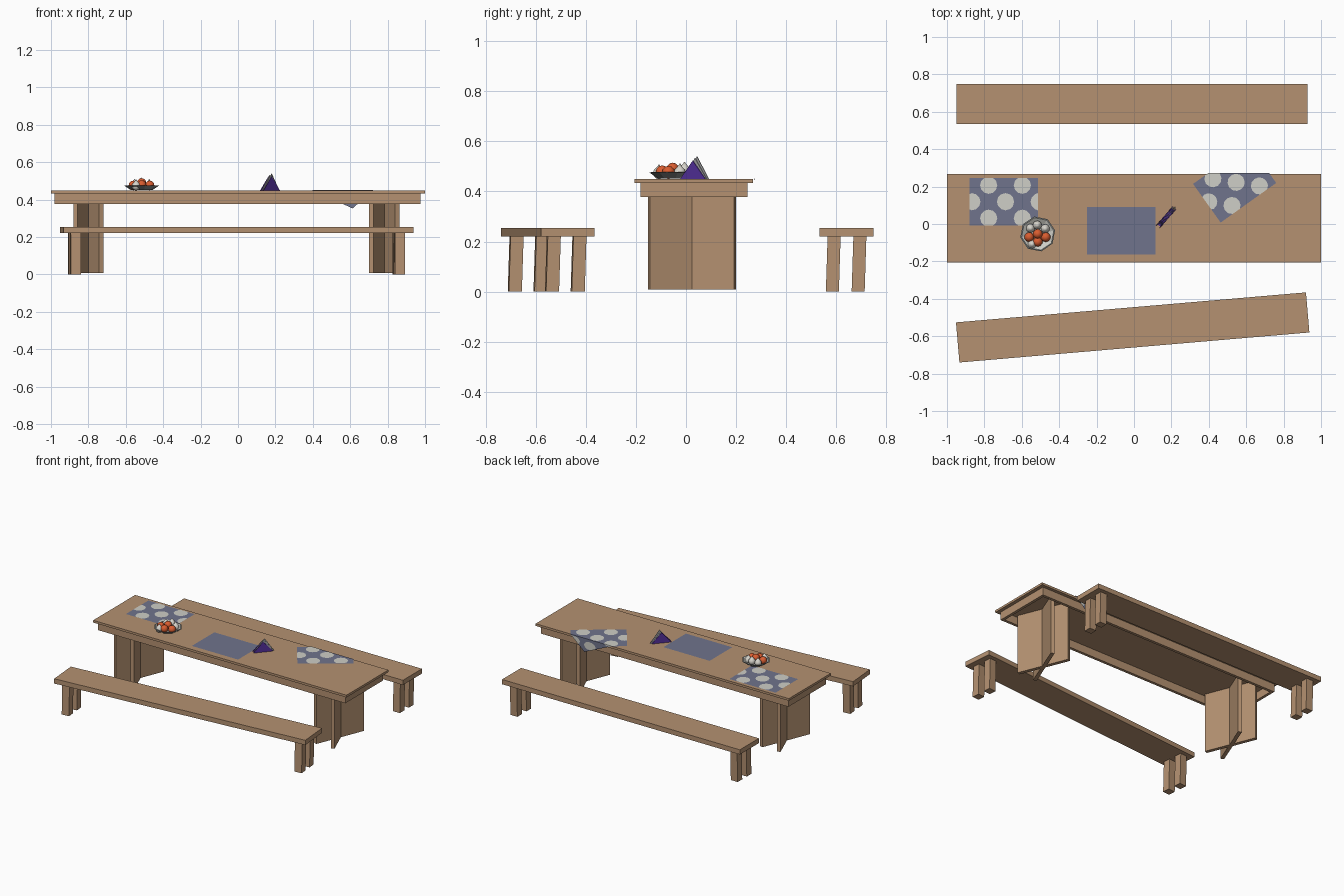
import bpy, bmesh, math
from mathutils import Matrix, Vector

if "Cube" in bpy.data.objects:
    bpy.data.objects.remove(bpy.data.objects["Cube"])


def material(name, rgb):
    m = bpy.data.materials.new(name)
    m.diffuse_color = (*rgb, 1)
    m.use_nodes = True
    m.node_tree.nodes["Principled BSDF"].inputs["Base Color"].default_value = m.diffuse_color
    return m


WOOD = material("wood", (0.46, 0.285, 0.165))
BLUE = material("mat blue", (0.16, 0.175, 0.265))
DOT = material("dot white", (0.62, 0.62, 0.57))
GREY = material("bowl grey", (0.24, 0.255, 0.25))
ORANGE = material("orange", (0.70, 0.11, 0.03))
CREAM = material("bulb cream", (0.68, 0.66, 0.60))
PURPLE = material("holder purple", (0.09, 0.03, 0.34))
PAPER = material("napkin grey", (0.36, 0.36, 0.37))


def finish(bm, name, mats, matrix=None):
    me = bpy.data.meshes.new(name)
    bm.to_mesh(me)
    bm.free()
    for m in mats:
        me.materials.append(m)
    ob = bpy.data.objects.new(name, me)
    bpy.context.collection.objects.link(ob)
    if matrix is not None:
        ob.matrix_world = matrix
    return ob


def box(name, x, y, z, mat=WOOD, matrix=None, lean=0):
    """Box from (min, max) ranges; lean shifts the foot along y."""
    bm = bmesh.new()
    bmesh.ops.create_cube(bm, size=1)
    for v in bm.verts:
        foot = v.co.z < 0
        v.co = Vector([r[0] if c < 0 else r[1] for c, r in zip(v.co, (x, y, z))])
        if foot:
            v.co.y += lean
    return finish(bm, name, [mat], matrix)


# Table top and hollow apron
box("table_top", (-1, 1), (-0.205, 0.268), (0.434, 0.45))
AX, AY, AZ, T = (-0.98, 0.975), (-0.182, 0.245), (0.377, 0.434), 0.02
box("apron_front", AX, (AY[0], AY[0] + T), AZ)
box("apron_back", AX, (AY[1] - T, AY[1]), AZ)
box("apron_left", (AX[0], AX[0] + T), (AY[0] + T, AY[1] - T), AZ)
box("apron_right", (AX[1] - T, AX[1]), (AY[0] + T, AY[1] - T), AZ)

# Crossed plank legs
for side, cx in (("left", -0.80), ("right", 0.782)):
    for i, s in enumerate((1, -1)):
        ang = math.atan2(0.172, 0.069 * s)
        box(f"table_leg_{side}_{i + 1}", (-0.185, 0.185), (-0.0125, 0.0125), (0.008, 0.434),
            matrix=Matrix.Translation((cx, 0.024, 0)) @ Matrix.Rotation(ang, 4, 'Z'))


# Benches: plank seat on four slightly leaning legs
def bench(name, cx, cy, ang):
    mw = Matrix.Translation((cx, cy, 0)) @ Matrix.Rotation(ang, 4, 'Z')
    box(name + "_seat", (-0.939, 0.939), (-0.1075, 0.1075), (0.221, 0.255), matrix=mw)
    for i, lx in enumerate((-0.87, 0.87)):
        for j, ly in enumerate((-0.05, 0.053)):
            box(f"{name}_leg_{i}{j}", (lx - 0.027, lx + 0.027), (ly - 0.026, ly + 0.026),
                (0, 0.221), matrix=mw, lean=-0.007)


bench("back_bench", -0.011, 0.642, 0)
bench("front_bench", -0.007, -0.553, math.radians(4.9))


# Placemats: thin sheets with a staggered dot pattern; anything past the table edge hangs down
EDGE, HX, HY = 0.272, 0.1825, 0.127


def placemat(name, cx, cy, deg, dots):
    bm = bmesh.new()
    pts = [(-HX, -HY), (HX, -HY), (HX, HY), (-HX, HY)]
    bm.faces.new([bm.verts.new((x, y, 0)) for x, y in pts])
    if dots:
        centres = [(0.01 + 0.09 * i, 0.088 * j) for i in range(-2, 3) for j in (-1, 0, 1)
                   if (i + j) % 2 == 0]
        for dx, dy in centres:
            ring = []
            for k in range(12):
                a = math.tau * k / 12
                p = (max(-HX, min(HX, dx + 0.046 * math.cos(a))),
                     max(-HY, min(HY, dy + 0.046 * math.sin(a))))
                if not any(math.dist(p, q) < 1e-5 for q in ring):
                    ring.append(p)
            if len(ring) > 2:
                f = bm.faces.new([bm.verts.new((x, y, 0.001)) for x, y in ring])
                f.material_index = 1
    bm.transform(Matrix.Translation((cx, cy, 0.4515)) @ Matrix.Rotation(math.radians(deg), 4, 'Z'))
    bmesh.ops.bisect_plane(bm, geom=bm.verts[:] + bm.edges[:] + bm.faces[:],
                           plane_co=(0, EDGE, 0), plane_no=(0, 1, 0))
    for v in bm.verts:
        over = v.co.y - EDGE
        if over > 1e-5:
            lift = v.co.z - 0.4515
            v.co.y = EDGE + lift
            v.co.z -= over * 0.635
    finish(bm, name, [BLUE, DOT])


placemat("placemat_left", -0.697, 0.119, 0, True)
placemat("placemat_middle", -0.068, -0.036, 0, False)
placemat("placemat_right", 0.538, 0.217, 35.5, True)

# Eight-sided bowl, lathed from a short profile
BX, BY, BZ = -0.515, -0.053, 0.451
bm = bmesh.new()
profile = [(0.058, 0), (0.095, 0.024), (0.088, 0.026), (0.055, 0.006)]
rings = [[bm.verts.new((r * math.cos(math.tau * k / 8 + 0.2), r * math.sin(math.tau * k / 8 + 0.2), z))
          for k in range(8)] for r, z in profile]
bm.faces.new(rings[0][::-1])
for lo, hi in zip(rings, rings[1:]):
    for k in range(8):
        f = bm.faces.new((lo[k], lo[(k + 1) % 8], hi[(k + 1) % 8], hi[k]))
        f.material_index = 1 if lo is rings[2] else 0
bm.faces.new(rings[3]).material_index = 1
finish(bm, "bowl", [GREY, DOT], Matrix.Translation((BX, BY, BZ)))


# Fruit and bulbs in the bowl
def ball(name, x, y, z, r, mat, tip=False):
    bm = bmesh.new()
    bmesh.ops.create_uvsphere(bm, u_segments=10, v_segments=6, radius=r)
    if tip:
        top = max(bm.verts, key=lambda v: v.co.z)
        top.co.z += r * 0.5
    for f in bm.faces:
        f.smooth = True
    finish(bm, name, [mat], Matrix.Translation((BX + x, BY + y, BZ + z)))


for i, p in enumerate([(0, 0, 0.038), (-0.045, -0.017, 0.025), (0.043, -0.017, 0.025), (0.0, -0.042, 0.027)]):
    ball(f"orange_{i + 1}", *p, 0.026, ORANGE)
for i, p in enumerate([(-0.002, 0.047, 0.032), (-0.038, 0.03, 0.024), (0.04, 0.028, 0.024),
                       (-0.03, -0.055, 0.022)]):
    ball(f"bulb_{i + 1}", *p, 0.024, CREAM, tip=True)

# Napkin holder: two triangular plates with napkins between
NAP = Matrix.Translation((0.173, 0.037, 0.45)) @ Matrix.Rotation(math.radians(49), 4, 'Z')


def triangle(name, half, height, y, thick, shift, mat):
    bm = bmesh.new()
    a, b = ([bm.verts.new((shift + x, yy, z)) for x, z in ((-half, 0), (half, 0), (0, height))]
            for yy in (y - thick / 2, y + thick / 2))
    bm.faces.new(a)
    bm.faces.new(b[::-1])
    for k in range(3):
        n = (k + 1) % 3
        bm.faces.new((a[n], a[k], b[k], b[n]))
    finish(bm, name, [mat], NAP)


triangle("holder_front", 0.066, 0.073, -0.011, 0.003, -0.003, PURPLE)
triangle("holder_back", 0.066, 0.073, 0.011, 0.003, -0.003, PURPLE)
box("holder_base", (-0.06, 0.055), (-0.01, 0.01), (0, 0.003), PURPLE, NAP)
for i, (y, s, h) in enumerate([(-0.006, 0.004, 0.084), (0.0, 0.010, 0.090), (0.006, 0.002, 0.082)]):
    triangle(f"napkin_{i + 1}", 0.062, h, y, 0.003, s, PAPER)
